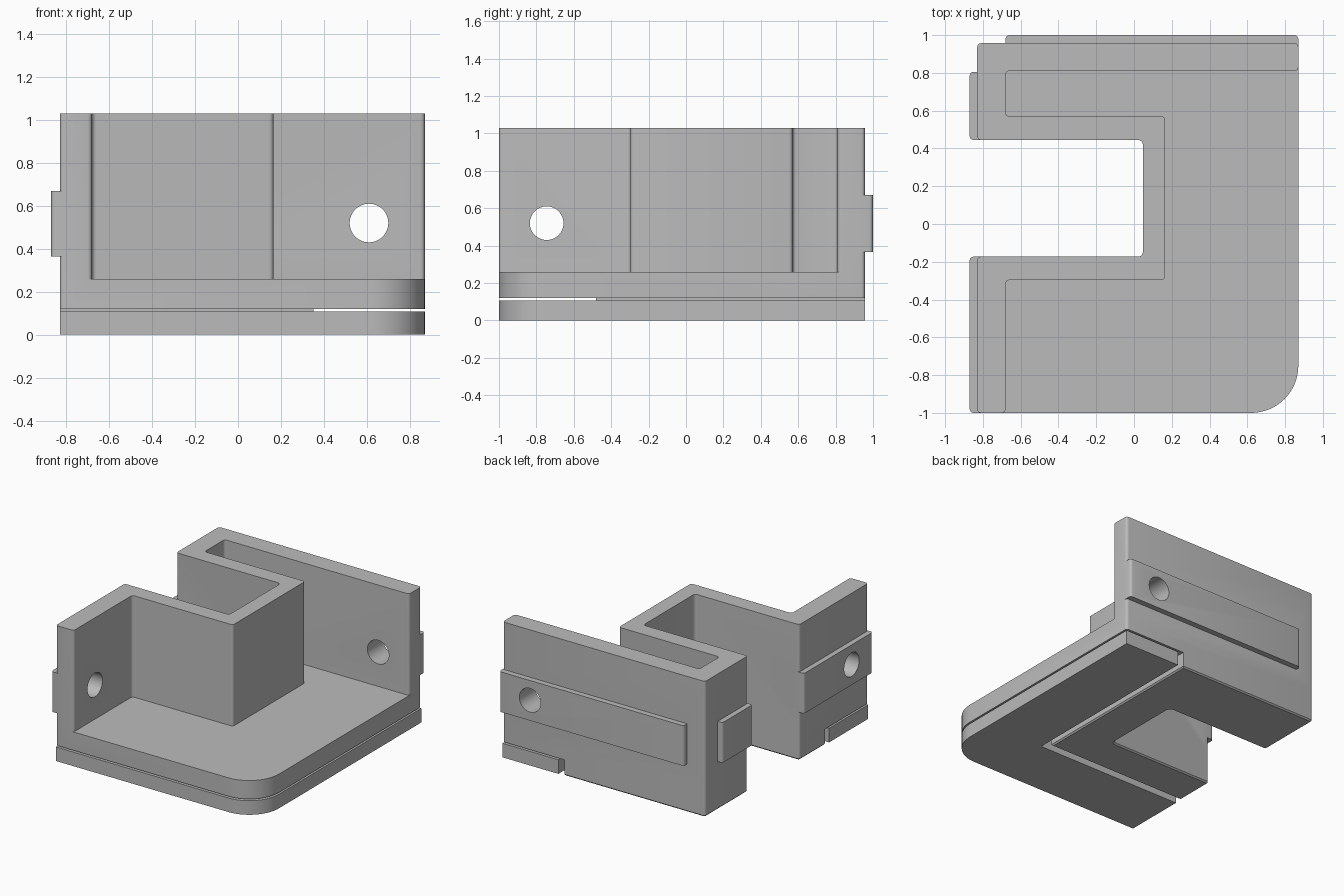
import bpy, bmesh, math
from mathutils import Vector

if "Cube" in bpy.data.objects:
    bpy.data.objects.remove(bpy.data.objects["Cube"])

grey = bpy.data.materials.new("plain grey")
grey.diffuse_color = (0.5, 0.5, 0.5, 1)
grey.use_nodes = True
grey.node_tree.nodes["Principled BSDF"].inputs["Base Color"].default_value = grey.diffuse_color


def fillet(points):
    """Round each corner (x, y, radius) of a closed outline."""
    out = []
    for i, (x, y, r) in enumerate(points):
        p = Vector((x, y))
        if r == 0:
            out.append(p)
            continue
        a = (Vector(points[i - 1][:2]) - p).normalized()
        b = (Vector(points[(i + 1) % len(points)][:2]) - p).normalized()
        steps = 16 if r > 0.1 else 4
        # right-angled corners: sweep a quarter circle about the inner centre
        for k in range(steps + 1):
            t = k / steps * math.pi / 2
            out.append(p + (a + b) * r - b * r * math.cos(t) - a * r * math.sin(t))
    return out


def prism(name, points, z0, z1, chamfer=0):
    """Extrude a filleted outline, with an optional chamfer round the base."""
    bm = bmesh.new()
    base = bm.faces.new([bm.verts.new((p.x, p.y, z0)) for p in fillet(points)])
    top = bmesh.ops.extrude_face_region(bm, geom=[base], use_keep_orig=True)["geom"]
    bmesh.ops.translate(bm, vec=(0, 0, z1 - z0),
                        verts=[v for v in top if isinstance(v, bmesh.types.BMVert)])
    bmesh.ops.recalc_face_normals(bm, faces=bm.faces)
    if chamfer:
        low = [e for e in bm.edges if all(v.co.z < z0 + 1e-5 for v in e.verts)]
        bmesh.ops.bevel(bm, geom=low, offset=chamfer, segments=1, affect='EDGES')
    me = bpy.data.meshes.new(name)
    bm.to_mesh(me)
    bm.free()
    me.materials.append(grey)
    ob = bpy.data.objects.new(name, me)
    bpy.context.collection.objects.link(ob)
    return ob


def combine(target, other, operation):
    """Boolean another part into the target and remove the helper."""
    mod = target.modifiers.new("join", 'BOOLEAN')
    mod.operation, mod.solver, mod.object = operation, 'EXACT', other
    bpy.context.view_layer.objects.active = target
    bpy.ops.object.modifier_apply(modifier=mod.name)
    bpy.data.objects.remove(other)


def box(name, x0, x1, y0, y1, z0, z1, radii):
    corners = [(x0, y0), (x1, y0), (x1, y1), (x0, y1)]
    return prism(name, [(*c, r) for c, r in zip(corners, radii)], z0, z1)


F = 0.02                                   # small fillet
L, R, FR, BK = -0.83, 0.87, -1.0, 0.957    # outer limits
NX, NY0, NY1 = 0.047, -0.173, 0.445        # side notch
IX, WX, IY0, IY1, BY = -0.68, 0.165, -0.297, 0.57, 0.81  # inner wall faces
G = 0.12                                   # top of the slit

notch = [(L, NY1, F), (NX, NY1, 0.025), (NX, NY0, 0.025), (L, NY0, F)]

# C-shaped floor
body = prism("holder_body", [(L, FR, F), (R, FR, 0.25), (R, BK, F), (L, BK, F)] + notch,
             G, 0.26)

# Continuous folded wall standing on the floor
walls = prism("walls", [
    (L, FR, F), (IX, FR, F), (IX, IY0, F), (WX, IY0, F), (WX, IY1, F), (IX, IY1, F),
    (IX, BY, F), (R, BY, F), (R, BK, F), (L, BK, F)] + notch, 0.2, 1.03)
combine(body, walls, 'UNION')

# Foot below the floor, around the notch
foot = prism("foot", [(L, -0.48, 0), (0.352, -0.48, 0), (0.352, BK, 0), (L, BK, F)] + notch,
             0, 0.2, 0.01)
combine(body, foot, 'UNION')

# Raised rails on the outside of the walls
Z0, Z1 = 0.365, 0.67
for rail in (box("back_rail", IX, R, 0.88, 1.0, Z0, Z1, (0, 0, F, F)),
             box("left_rail_rear", -0.87, -0.75, NY1, 0.805, Z0, Z1, (F, 0, 0, F)),
             box("left_rail_front", -0.87, -0.75, FR, NY0, Z0, Z1, (F, 0, 0, F))):
    combine(body, rail, 'UNION')

# Round holes through the back wall and the front left wall
for loc, rot in (((0.61, 0.9, 0.52), (math.pi / 2, 0, 0)),
                 ((-0.77, -0.745, 0.52), (0, math.pi / 2, 0))):
    bpy.ops.mesh.primitive_cylinder_add(vertices=48, radius=0.09, depth=0.5,
                                        location=loc, rotation=rot)
    cutter = bpy.context.object
    cutter.data.materials.append(grey)
    combine(body, cutter, 'DIFFERENCE')

# Separate L-shaped lip under the floor, divided by the slit and groove
lip = prism("bottom_lip", [(L, FR, 0), (R, FR, 0.25), (R, BK, 0), (0.402, BK, 0),
                           (0.402, -0.532, 0), (L, -0.532, 0)], 0, 0.107)

for ob in (body, lip):
    bpy.ops.object.select_all(action='DESELECT')
    ob.select_set(True)
    bpy.context.view_layer.objects.active = ob
    bpy.ops.object.shade_smooth_by_angle(angle=math.radians(30))
